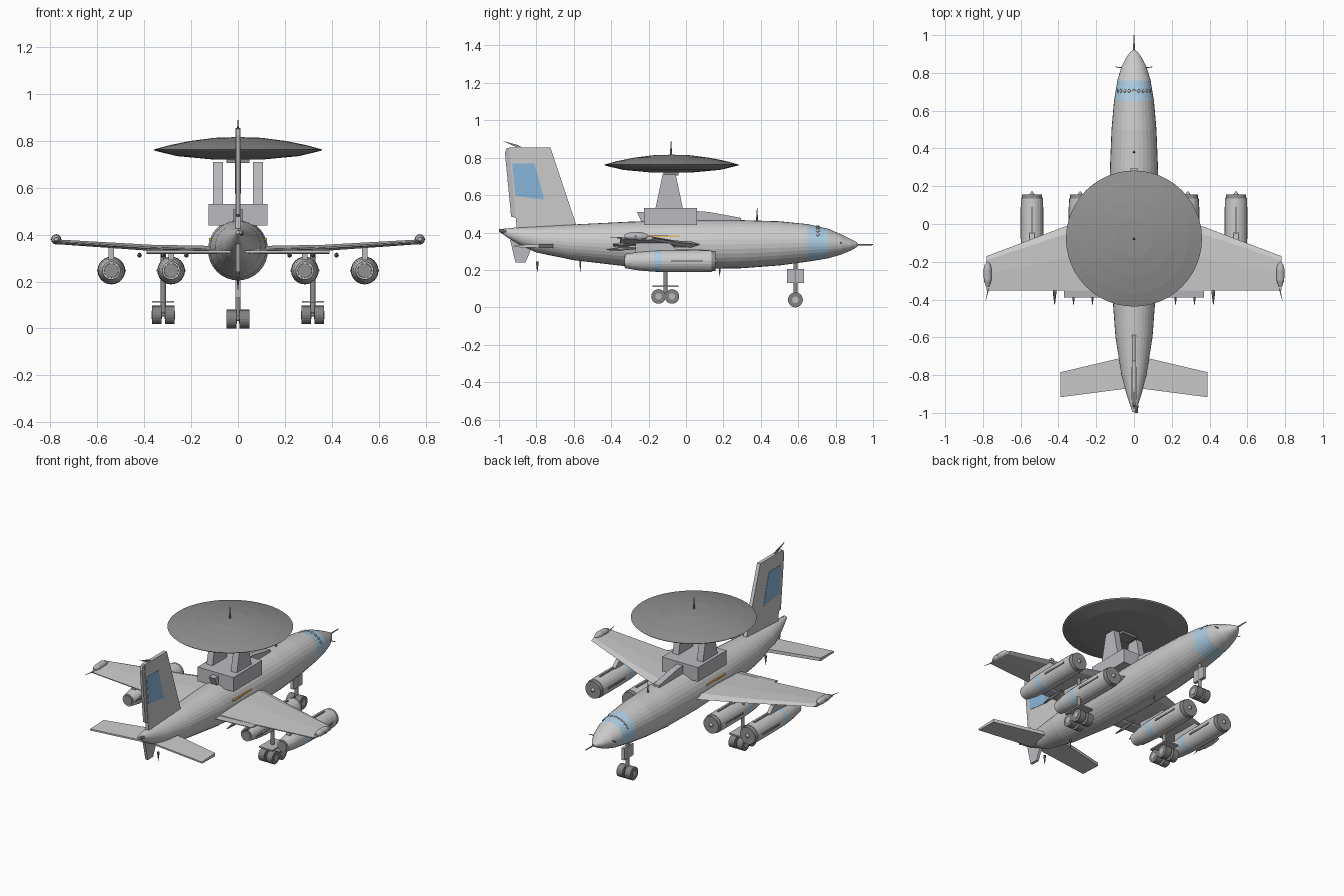
import bpy, bmesh, math
from mathutils import Vector

if "Cube" in bpy.data.objects:
    bpy.data.objects.remove(bpy.data.objects["Cube"])


def material(name, rgb):
    m = bpy.data.materials.new(name)
    m.diffuse_color = (*rgb, 1)
    m.use_nodes = True
    m.node_tree.nodes["Principled BSDF"].inputs["Base Color"].default_value = m.diffuse_color
    return m


PALE_BLUE = material("pale_blue", (0.42, 0.62, 0.78))
BLUE = material("blue", (0.25, 0.47, 0.70))
ORANGE = material("orange", (0.85, 0.50, 0.10))
DARK = material("dark_grey", (0.28, 0.28, 0.28))
MID = material("mid_grey", (0.50, 0.50, 0.53))
TYRE = material("tyre", (0.22, 0.22, 0.22))


def finish(bm, name, mat=None):
    bmesh.ops.recalc_face_normals(bm, faces=bm.faces)
    me = bpy.data.meshes.new(name)
    bm.to_mesh(me)
    bm.free()
    ob = bpy.data.objects.new(name, me)
    bpy.context.collection.objects.link(ob)
    if mat:
        me.materials.append(mat)
    return ob


def loft(name, rings, mat=None, band=None, band_mat=None):
    """Skin a row of equal-length point rings and cap both ends."""
    bm = bmesh.new()
    vs = [[bm.verts.new(p) for p in r] for r in rings]
    n = len(vs[0])
    for k in range(len(vs) - 1):
        for i in range(n):
            j = (i + 1) % n
            f = bm.faces.new((vs[k][i], vs[k][j], vs[k + 1][j], vs[k + 1][i]))
            f.material_index = 1 if k == band else 0
    bm.faces.new(vs[0])
    bm.faces.new(vs[-1])
    ob = finish(bm, name, mat)
    if band is not None:
        if not mat:
            ob.data.materials.append(material("light_grey", (0.8, 0.8, 0.8)))
        ob.data.materials.append(band_mat)
    return ob


def box(name, x, y, z, mat=None):
    return loft(name, [[(a, y[0], z[0]), (a, y[1], z[0]), (a, y[1], z[1]), (a, y[0], z[1])] for a in x], mat)


def plate(name, pts, x0, x1, mat=None):
    """Side outline of (y, z) points given thickness along x."""
    return loft(name, [[(x, y, z) for y, z in pts] for x in (x0, x1)], mat)


def tube(name, p0, p1, r0, r1=None, seg=12, mat=None):
    p0, p1 = Vector(p0), Vector(p1)
    d = p1 - p0
    bm = bmesh.new()
    bmesh.ops.create_cone(bm, cap_ends=True, segments=seg, radius1=r0,
                          radius2=r0 if r1 is None else r1, depth=d.length)
    bm.transform(d.to_track_quat('Z', 'Y').to_matrix().to_4x4())
    bmesh.ops.translate(bm, verts=bm.verts, vec=(p0 + p1) / 2)
    return finish(bm, name, mat)


def ellipse(cx, y, cz, rx, rz, n):
    return [(cx + rx * math.cos(2 * math.pi * i / n), y, cz + rz * math.sin(2 * math.pi * i / n)) for i in range(n)]


def section(x, front, back, z, t):
    c = front - back
    return [(x, front, z), (x, front - .12 * c, z + t / 2), (x, front - .5 * c, z + t / 2), (x, back, z + t * .12),
            (x, back, z - t * .12), (x, front - .5 * c, z - t / 2), (x, front - .12 * c, z - t / 2)]


# Fuselage: y, half width, bottom, top
STATIONS = [(-.995, .008, .402, .418), (-.95, .024, .37, .423), (-.9, .04, .34, .427), (-.8, .066, .293, .432),
            (-.6, .098, .252, .443), (-.3, .12, .217, .458), (0, .128, .205, .465), (.3, .127, .209, .466),
            (.5, .119, .224, .46), (.65, .106, .244, .445), (.76, .088, .262, .42), (.83, .067, .282, .39),
            (.88, .042, .303, .365), (.91, .02, .32, .35), (.922, .004, .332, .338)]
loft("fuselage", [ellipse(0, y, (b + t) / 2, w, (t - b) / 2, 32) for y, w, b, t in STATIONS],
     band=9, band_mat=PALE_BLUE)
tube("nose_probe", (0, .91, .335), (0, 1, .335), .005, .003, 8, MID)
tube("tail_light", (.012, -1, .41), (.012, -.96, .405), .008, .012, 8, DARK)

# Cockpit windows around the band
for k in range(9):
    a = math.radians(30 + 15 * k)
    p = Vector((.098 * math.cos(a), .705, .343 + .091 * math.sin(a)))
    tube(f"cockpit_window_{k}", p, p + Vector((math.cos(a), 0, math.sin(a))) * .003, .011, .009, 4)

# Tail fin, rudder, panel and ventral fin
plate("tail_fin", [(-.585, .435), (-.725, .855), (-.945, .855), (-.905, .42)], -.011, .011)
plate("rudder", [(-.94, .855), (-.96, .85), (-.968, .825), (-.935, .485), (-.9, .475)], -.008, .008, MID)
plate("fin_panel", [(-.93, .77), (-.81, .77), (-.757, .575), (-.912, .595)], -.013, .013, BLUE)
plate("fin_tip_antenna", [(-.87, .853), (-.9, .868), (-.98, .89), (-.9, .853)], -.003, .003, DARK)
plate("ventral_fin", [(-.94, .36), (-.912, .24), (-.858, .24), (-.82, .33)], -.008, .008, MID)

# Radar dome, pylons and base
PROFILE = [(.01, .816), (.1, .813), (.2, .8), (.29, .782), (.36, .763), (.355, .758), (.26, .735), (.1, .72), (.01, .72)]
loft("radar_dome", [[(r * math.cos(a), -.077 + r * math.sin(a), z) for a in
                     [2 * math.pi * i / 48 for i in range(48)]] for r, z in PROFILE], DARK)
box("dome_base", (-.126, .126), (-.225, .06), (.44, .53), MID)
box("dome_hub", (-.05, .05), (-.12, -.04), (.705, .73), DARK)
plate("spine_fairing_front", [(.05, .44), (.05, .515), (.12, .51), (.295, .478), (.295, .45)], -.02, .02, MID)
plate("spine_fairing_rear", [(-.22, .44), (-.22, .51), (-.262, .51), (-.235, .45)], -.02, .02, MID)

# Spike antennas
for name, y, z0, z1, r in [("dome_spike", -.08, .81, .89, .007), ("back_spike", .38, .46, .53, .006),
                           ("belly_spike", .18, .215, .165, .006), ("rear_belly_spike", -.565, .255, .19, .006),
                           ("tail_belly_spike", -.795, .245, .188, .008)]:
    tube(name, (0, y, z0), (0, y, z1), r, .001, 8, DARK)


def wheel(name, x, y, z, r, w):
    tube(name, (x - w / 2, y, z), (x + w / 2, y, z), r, seg=20, mat=TYRE)
    tube(name + "_hub", (x - w / 2 - .002, y, z), (x + w / 2 + .002, y, z), r * .45, seg=12, mat=MID)


# Nose gear
tube("nose_gear_strut", (0, .585, .04), (0, .585, .27), .011, mat=DARK)
tube("nose_gear_axle", (-.045, .585, .04), (.045, .585, .04), .008, mat=DARK)
box("nose_gear_door", (-.01, .01), (.54, .63), (.13, .205), MID)

for s, side in ((1, "right"), (-1, "left")):
    # Wings, flaps and tip pods
    loft(f"wing_{side}", [section(s * .05, .105, -.35, .333, .036), section(s * .37, -.015, -.352, .344, .026),
                          section(s * .78, -.17, -.352, .37, .02)])
    loft(f"flap_{side}", [section(s * .1, -.3, -.39, .328, .014), section(s * .37, -.3, -.39, .34, .014)], MID)
    loft(f"wing_tip_pod_{side}", [ellipse(s * .775, y, .38, r, r, 12) for y, r in
                                  ((-.33, .009), (-.3, .02), (-.24, .022), (-.215, .015), (-.2, .004))], MID)
    tube(f"wing_tip_antenna_{side}", (s * .77, -.34, .372), (s * .785, -.405, .372), .004, .001, 6, DARK)
    tube(f"wing_tip_rod_{side}", (s * .775, -.255, .38), (s * .797, -.27, .38), .006, .003, 6, DARK)
    loft(f"tailplane_{side}", [[(s * x, f, z) for f, z in ((a, .318), (b, .322), (b, .332), (a, .338))]
                               for x, a, b in ((.03, -.70, -.87), (.39, -.785, -.917))])
    # Radar dome pylon, side stripe and nose sensor
    plate(f"dome_pylon_{side}", [(-.165, .52), (-.015, .52), (-.055, .71), (-.125, .71)], s * .064, s * .106, MID)
    box(f"side_stripe_{side}", (s * .1, s * .1235), (-.22, -.035), (.376, .385), ORANGE)
    tube(f"nose_sensor_{side}", (s * .055, .825, .345), (s * .097, .832, .345), .004, .002, 6, DARK)
    # Flap track fairings
    for k, x in enumerate((.22, .32, .42)):
        tube(f"flap_track_{side}_{k}", (s * x, -.36, .312), (s * x, -.425, .308), .010, .002, 8, DARK)
        tube(f"flap_track_body_{side}_{k}", (s * x, -.26, .318), (s * x, -.36, .312), .006, .010, 8, MID)
    # Engines
    for k, x in enumerate((.285, .54)):
        cx, tag = s * x, f"{side}_{k}"
        loft(f"engine_{tag}", [ellipse(cx, y, .247, r, r, 24) for y, r in
                               ((-.325, .038), (-.25, .05), (-.17, .0565), (-.13, .058), (.05, .059), (.135, .058))],
             band=2, band_mat=PALE_BLUE)
        tube(f"engine_intake_{tag}", (cx, .13, .247), (cx, .157, .247), .055, .053, 24, DARK)
        tube(f"engine_hub_{tag}", (cx, .155, .247), (cx, .172, .247), .014, .004, 12, MID)
        tube(f"engine_exhaust_{tag}", (cx, -.32, .247), (cx, -.33, .247), .032, .03, 20, DARK)
        box(f"engine_top_rail_{tag}", (cx - .005, cx + .005), (-.05, .09), (.3, .31), DARK)
        for e in (-1, 1):
            box(f"engine_side_rail_{tag}_{e}", (cx + e * .054, cx + e * .062), (-.08, .09), (.242, .252), DARK)
        plate(f"engine_pylon_{tag}", [(-.27, .28), (-.02, .28), (-.09, .345), (-.27, .345)], cx - .012, cx + .012, MID)
    # Main gear: four wheels on a bogie
    tube(f"main_gear_strut_{side}", (s * .319, -.11, .06), (s * .319, -.11, .335), .011, mat=DARK)
    box(f"main_gear_plate_{side}", (s * .272, s * .366), (-.18, -.04), (.11, .118), MID)
    box(f"main_gear_bogie_{side}", (s * .311, s * .327), (-.15, -.073), (.052, .068), DARK)
    for j, y in enumerate((-.147, -.075)):
        tube(f"main_axle_{side}_{j}", (s * .28, y, .058), (s * .358, y, .058), .007, mat=DARK)
        for i, x in enumerate((.291, .347)):
            wheel(f"main_wheel_{side}_{j}{i}", s * x, y, .058, .039, .04)
    wheel(f"nose_wheel_{side}", s * .027, .585, .04, .04, .042)
